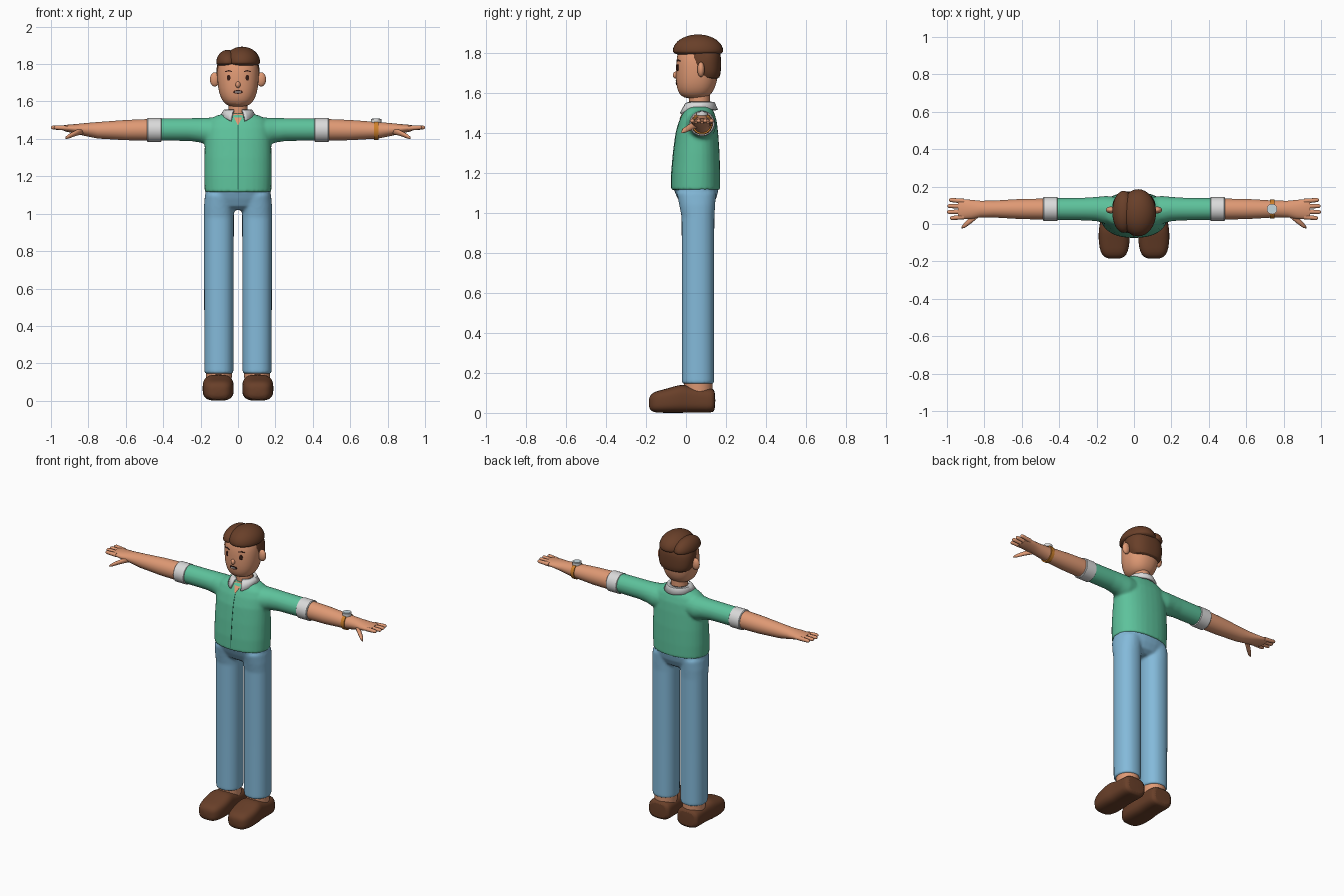
import bpy, bmesh
from math import sin, cos, pi, radians, copysign
from mathutils import Vector
from mathutils.bvhtree import BVHTree

if "Cube" in bpy.data.objects:
    bpy.data.objects.remove(bpy.data.objects["Cube"])


def material(name, r, g, b):
    m = bpy.data.materials.new(name)
    m.use_nodes = True
    m.diffuse_color = (r, g, b, 1)
    m.node_tree.nodes["Principled BSDF"].inputs["Base Color"].default_value = (r, g, b, 1)
    return m


SKIN = material("skin", .74, .32, .175)
GREEN = material("shirt green", .11, .54, .33)
SEAM = material("seam green", .03, .2, .12)
BLUE = material("trouser blue", .23, .49, .70)
BROWN = material("brown", .14, .05, .022)
LIGHT = material("light grey", .70, .70, .70)
ORANGE = material("strap orange", .62, .22, .025)
DARK = material("dark brown", .04, .012, .008)
GLASS = material("watch glass", .55, .68, .74)


def loft(bm, axis, rings, power=2, n=32):
    """Closed skin through rings (position, centre a, centre b, radius a, radius b)."""
    loops = []
    for t, a, b, ra, rb in rings:
        loop = []
        for i in range(n):
            c, s = cos(2 * pi * i / n), sin(2 * pi * i / n)
            u = a + ra * copysign(abs(c) ** (2 / power), c)
            v = b + rb * copysign(abs(s) ** (2 / power), s)
            p = {"x": (t, u, v), "y": (u, t, v), "z": (u, v, t)}[axis]
            loop.append(bm.verts.new(p))
        loops.append(loop)
    for lo, hi in zip(loops, loops[1:]):
        for i in range(n):
            j = (i + 1) % n
            bm.faces.new((lo[i], lo[j], hi[j], hi[i]))
    bm.faces.new(loops[0])
    bm.faces.new(loops[-1])


def finish(name, bm, mat, mirror=False, voxel=0, sub=0, angle=40):
    bmesh.ops.recalc_face_normals(bm, faces=bm.faces[:])
    me = bpy.data.meshes.new(name)
    bm.to_mesh(me)
    bm.free()
    me.materials.append(mat)
    ob = bpy.data.objects.new(name, me)
    bpy.context.scene.collection.objects.link(ob)
    bpy.ops.object.select_all(action="DESELECT")
    ob.select_set(True)
    bpy.context.view_layer.objects.active = ob
    bpy.ops.object.shade_smooth_by_angle(angle=radians(angle))
    if mirror:
        ob.modifiers.new("Mirror", "MIRROR").use_mirror_merge = False
    if voxel:
        r = ob.modifiers.new("Blend", "REMESH")
        r.mode, r.voxel_size, r.use_smooth_shade = "VOXEL", voxel, True
        s = ob.modifiers.new("Soften", "SMOOTH")
        s.factor, s.iterations = .5, 6
    if sub:
        s = ob.modifiers.new("Round", "SUBSURF")
        s.levels = s.render_levels = sub
    return ob


def lofted(name, mat, axis, rings, power=2, **opts):
    bm = bmesh.new()
    loft(bm, axis, rings, power)
    return finish(name, bm, mat, **opts)


def blob(name, mat, centre, radii, lower=1, mirror=False):
    """Ellipsoid whose lower half can be flattened."""
    bm = bmesh.new()
    bmesh.ops.create_uvsphere(bm, u_segments=32, v_segments=20, radius=1)
    for v in bm.verts:
        if v.co.z < 0:
            v.co.z *= lower
        v.co = Vector(c + r * k for c, r, k in zip(centre, radii, v.co))
    return finish(name, bm, mat, mirror=mirror, angle=80)


def decals(name, mat, target, outlines, mirror=False, lift=.003):
    """Thin plates laid on the front of a surface; outlines are (x, z) points."""
    bpy.context.view_layer.update()
    tree = BVHTree.FromObject(target, bpy.context.evaluated_depsgraph_get())
    bm = bmesh.new()
    for outline in outlines:
        front = []
        for x, z in outline:
            hit = tree.ray_cast(Vector((x, -1, z)), Vector((0, 1, 0)))[0]
            front.append(Vector((x, (hit.y if hit else 0) - lift, z)))
        face = bm.faces.new([bm.verts.new(p) for p in front])
        ext = bmesh.ops.extrude_face_region(bm, geom=[face], use_keep_orig=True)["geom"]
        for v in ext:
            if isinstance(v, bmesh.types.BMVert):
                v.co.y += .006
    return finish(name, bm, mat, mirror=mirror)


def box(x0, x1, z0, z1):
    return [(x0, z0), (x1, z0), (x1, z1), (x0, z1)]


# Shirt: torso and sleeves blended together
bm = bmesh.new()
loft(bm, "z", [(1.115, 0, .048, .178, .123), (1.2, 0, .049, .181, .122), (1.3, 0, .052, .18, .116),
               (1.4, 0, .055, .177, .106), (1.46, 0, .06, .172, .094), (1.5, 0, .063, .156, .079),
               (1.523, 0, .065, .12, .066), (1.537, 0, .067, .07, .05)], 2.3)
for side in (1, -1):
    loft(bm, "x", [(side * .05, .07, 1.44, .07, .075), (side * .15, .075, 1.438, .075, .076),
                   (side * .2, .08, 1.446, .065, .066), (side * .26, .08, 1.45, .061, .061),
                   (side * .43, .08, 1.45, .059, .06)])
shirt = finish("shirt", bm, GREEN, voxel=.008)
decals("shirt_seam", SEAM, shirt, [box(-.002, .002, 1.13 + i * .035, 1.165 + i * .035) for i in range(10)], lift=.002)
decals("open_neck", SKIN, shirt, [[(0, 1.472), (.014, 1.5), (.03, 1.532), (-.03, 1.532), (-.014, 1.5)]], lift=.004)
lofted("sleeve_cuffs", LIGHT, "x", [(.408, .08, 1.448, .06, .06), (.411, .08, 1.448, .064, .064),
                                    (.482, .08, 1.448, .064, .064), (.486, .08, 1.448, .06, .06)], mirror=True)

# Folded collar, open at the front
bm = bmesh.new()
columns = []
for i in range(33):
    th = radians(22 + 316 * i / 32)
    front = max(0, cos(th)) ** 2
    back = max(0, -cos(th))
    column = []
    for r, z in ((.055, 1.55), (.072, 1.55 - .008 * front),
                 (.086 + .016 * front, 1.527 - .035 * front - .012 * back)):
        column.append(bm.verts.new((r * sin(th), .067 - r * cos(th), z)))
    columns.append(column)
for p, q in zip(columns, columns[1:]):
    for k in range(2):
        bm.faces.new((p[k], q[k], q[k + 1], p[k + 1]))
collar = finish("collar", bm, LIGHT, angle=60)
solid = collar.modifiers.new("Thickness", "SOLIDIFY")
solid.thickness, solid.offset = .014, 0

# Trousers: hips and legs blended together
bm = bmesh.new()
loft(bm, "z", [(1.02, 0, .055, .1, .05), (1.04, 0, .055, .15, .08), (1.08, 0, .054, .172, .1),
               (1.128, 0, .05, .176, .115)], 2.3)
for x in (.102, -.102):
    loft(bm, "z", [(.145, x, .06, .078, .081), (.5, x, .06, .079, .081), (.98, x, .06, .08, .082),
                   (1.04, x, .056, .08, .09), (1.1, x * .95, .052, .08, .098)], 2.2)
finish("trousers", bm, BLUE, voxel=.008)

# Ankles and shoes
lofted("ankles", SKIN, "z", [(.06, .102, .062, .066, .068), (.16, .102, .062, .07, .072)], mirror=True)
lofted("shoes", BROWN, "y", [(-.186, .106, .05, .03, .022), (-.176, .106, .051, .056, .043),
                             (-.15, .106, .055, .074, .054), (-.1, .106, .06, .083, .06),
                             (-.05, .106, .068, .084, .068), (-.015, .105, .071, .081, .071),
                             (.01, .104, .068, .077, .066), (.08, .103, .063, .077, .061),
                             (.13, .103, .062, .077, .061), (.147, .103, .062, .068, .053)],
       3, mirror=True, sub=1)

# Forearms, hands and fingers
bm = bmesh.new()
loft(bm, "x", [(.45, .08, 1.449, .056, .058), (.6, .08, 1.447, .054, .054), (.75, .08, 1.446, .045, .044),
               (.82, .08, 1.45, .044, .034), (.87, .078, 1.454, .051, .025), (.92, .08, 1.457, .053, .018),
               (.94, .08, 1.459, .048, .012)])
for k in range(4):
    y, tip = .038 + .028 * k, (.985, 1, .998, .99)[k]
    out = y + (y - .08) * .15
    loft(bm, "x", [(.91, y, 1.457, .013, .013), (tip - .012, out, 1.461, .011, .011),
                   (tip - .004, out, 1.461, .008, .008), (tip, out, 1.461, .003, .003)], n=12)
loft(bm, "x", [(.83, .055, 1.443, .018, .018), (.87, .022, 1.43, .018, .015),
               (.905, -.006, 1.414, .015, .012), (.922, -.019, 1.405, .005, .006)], n=12)
finish("arms_and_hands", bm, SKIN, mirror=True, angle=60)

# Wristwatch on the left arm
lofted("watch_strap", ORANGE, "x", [(.727, .08, 1.446, .051, .052), (.75, .08, 1.446, .051, .052)])
lofted("watch_case", LIGHT, "z", [(1.488, .738, .08, .028, .028), (1.506, .738, .08, .028, .028)])
lofted("watch_dial", GLASS, "z", [(1.505, .738, .08, .021, .021), (1.509, .738, .08, .021, .021)])

# Head, neck, ears and nose
lofted("neck", SKIN, "z", [(1.47, 0, .067, .052, .052), (1.63, 0, .067, .05, .052)])
head = lofted("head", SKIN, "z", [(1.572, 0, .045, .035, .035), (1.583, 0, .045, .066, .07),
                                  (1.61, 0, .048, .088, .09), (1.65, 0, .052, .103, .102),
                                  (1.7, 0, .055, .11, .106), (1.76, 0, .058, .111, .108),
                                  (1.81, 0, .06, .103, .1), (1.85, 0, .06, .07, .07)], 2.25, sub=1)
blob("ears", SKIN, (.124, .075, 1.718), (.026, .018, .038), mirror=True)
blob("nose", SKIN, (0, -.052, 1.69), (.013, .014, .017))

# Hair: two swept top locks and the shorter back and sides
blob("hair_main_lock", BROWN, (.022, .06, 1.81), (.096, .126, .083), .35)
blob("hair_side_lock", BROWN, (-.055, .065, 1.808), (.061, .112, .068), .35)
lofted("hair_back", BROWN, "z", [(1.668, 0, .1, .07, .05), (1.675, 0, .1, .1, .07), (1.71, 0, .095, .113, .08),
                                 (1.75, 0, .088, .117, .088), (1.8, 0, .082, .116, .093),
                                 (1.835, 0, .075, .085, .08)], 2.4, sub=1)

# Face details
oval = [(.05 + .01 * cos(pi * i / 8), 1.727 + .016 * sin(pi * i / 8)) for i in range(16)]
decals("eyes", DARK, head, [oval], mirror=True)
decals("eyebrows", DARK, head, [[(.032, 1.757), (.05, 1.761), (.07, 1.757), (.07, 1.762), (.05, 1.768), (.032, 1.763)]], mirror=True)
decals("mouth", DARK, head, [[(-.026, 1.646), (0, 1.64), (.026, 1.646), (.022, 1.658), (0, 1.662), (-.022, 1.658)]])
decals("teeth", LIGHT, head, [box(-.016, .016, 1.647, 1.654)], lift=.005)
